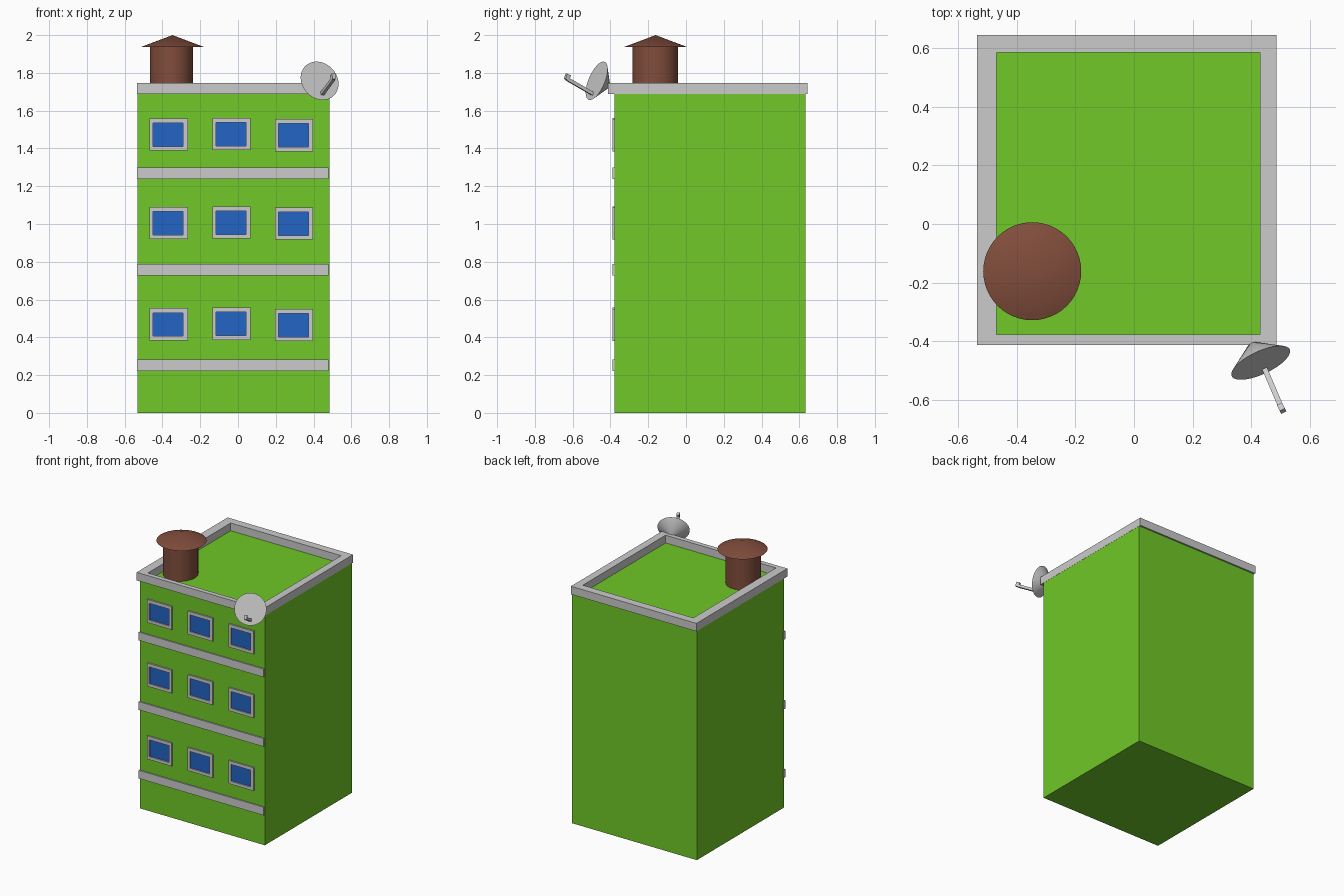
import bpy, bmesh, math
from mathutils import Vector, Matrix

if "Cube" in bpy.data.objects:
    bpy.data.objects.remove(bpy.data.objects["Cube"])


def material(name, color):
    m = bpy.data.materials.new(name)
    m.diffuse_color = (*color, 1)
    m.use_nodes = True
    m.node_tree.nodes["Principled BSDF"].inputs["Base Color"].default_value = m.diffuse_color
    return m


GREEN = material("green_wall", (0.16, 0.58, 0.02))
BLUE = material("blue_glass", (0.016, 0.13, 0.55))
BROWN = material("brown_metal", (0.22, 0.075, 0.045))


def finish(name, bm, mat=None, smooth=False):
    bmesh.ops.recalc_face_normals(bm, faces=bm.faces)
    mesh = bpy.data.meshes.new(name)
    bm.to_mesh(mesh)
    bm.free()
    obj = bpy.data.objects.new(name, mesh)
    bpy.context.collection.objects.link(obj)
    if mat:
        mesh.materials.append(mat)
    if smooth:
        bpy.ops.object.select_all(action='DESELECT')
        obj.select_set(True)
        bpy.context.view_layer.objects.active = obj
        bpy.ops.object.shade_smooth_by_angle(angle=math.radians(40))
    return obj


def box(name, lo, hi, mat=None):
    lo, hi = Vector(lo), Vector(hi)
    bm = bmesh.new()
    bmesh.ops.create_cube(bm, size=1, matrix=Matrix.LocRotScale((lo + hi) / 2, None, hi - lo))
    return finish(name, bm, mat)


def cone(name, matrix, r1, r2, depth, mat=None, segments=48):
    bm = bmesh.new()
    bmesh.ops.create_cone(bm, cap_ends=True, segments=segments, radius1=r1,
                          radius2=r2, depth=depth, matrix=matrix)
    return finish(name, bm, mat, smooth=True)


def ring(name, outer, inner, mat=None):
    """Rectangular frame: each loop list holds corner points, joined around."""
    bm = bmesh.new()
    loops = [[bm.verts.new(p) for p in loop] for loop in (*outer, *inner)]
    for a in range(4):
        l1, l2 = loops[a], loops[(a + 1) % 4]
        for i in range(4):
            j = (i + 1) % 4
            bm.faces.new((l1[i], l1[j], l2[j], l2[i]))
    return finish(name, bm, mat)


def rect(a0, a1, b0, b1):
    return [(a0, b0), (a1, b0), (a1, b1), (a0, b1)]


def beam(name, start, end, width, height):
    start, end = Vector(start), Vector(end)
    d = end - start
    rot = d.to_track_quat('Y', 'Z')
    bm = bmesh.new()
    bmesh.ops.create_cube(bm, size=1, matrix=Matrix.LocRotScale(
        (start + end) / 2, rot, (width, d.length, height)))
    return finish(name, bm)


# Main block, its top is the roof deck
FRONT = -0.379
box("building_body", (-0.531, FRONT, 0), (0.484, 0.632, 1.69), GREEN)

# Roof parapet
out_r = rect(-0.536, 0.485, -0.412, 0.644)
in_r = rect(-0.469, 0.430, -0.377, 0.585)
Z0, Z1 = 1.688, 1.747
ring("roof_parapet",
     [[(x, y, z) for x, y in out_r] for z in (Z0, Z1)],
     [[(x, y, z) for x, y in in_r] for z in (Z1, Z0)])

# Floor bands on the front
for i, z in enumerate((0.252, 0.757, 1.268)):
    box(f"floor_band_{i + 1}", (-0.536, -0.388, z - 0.03), (0.48, FRONT + 0.01, z + 0.03))

# Window frames and panes, three per floor
for row, z in enumerate((0.469, 1.005, 1.473)):
    for col, (x, dz) in enumerate(((-0.367, 0), (-0.035, 0.003), (0.297, -0.003))):
        zc = z + dz
        o = rect(x - 0.101, x + 0.101, zc - 0.085, zc + 0.085)
        n = rect(x - 0.082, x + 0.077, zc - 0.063, zc + 0.061)
        ring(f"window_frame_{row + 1}_{col + 1}",
             [[(a, y, b) for a, b in o] for y in (FRONT + 0.005, -0.390)],
             [[(a, y, b) for a, b in n] for y in (-0.390, FRONT + 0.005)])
        box(f"window_pane_{row + 1}_{col + 1}", (x - 0.084, -0.382, zc - 0.065),
            (x + 0.079, FRONT + 0.005, zc + 0.063), BLUE)

# Roof tank with a conical lid
cone("tank_body", Matrix.LocRotScale((-0.352, -0.163, 1.815), None, (0.115, 0.121, 1)),
     1, 1, 0.25, BROWN)
cone("tank_lid", Matrix.Translation((-0.347, -0.161, 1.9685)), 0.167, 0, 0.063, BROWN)

# Satellite dish: flat-fronted cone tilted up and to the right
normal = Vector((0.39, -0.845, 0.36)).normalized()
centre = Vector((0.432, -0.473, 1.758))
depth = 0.083
turn = normal.to_track_quat('-Z', 'Y')
cone("satellite_dish", Matrix.LocRotScale(centre - normal * depth / 2, turn, None),
     0.109, 0.004, depth)

# Receiver arm and its head
beam("dish_arm", (0.441, -0.483, 1.683), (0.504, -0.630, 1.768), 0.018, 0.018)
beam("dish_receiver", (0.498, -0.618, 1.773), (0.508, -0.638, 1.782), 0.02, 0.03)
